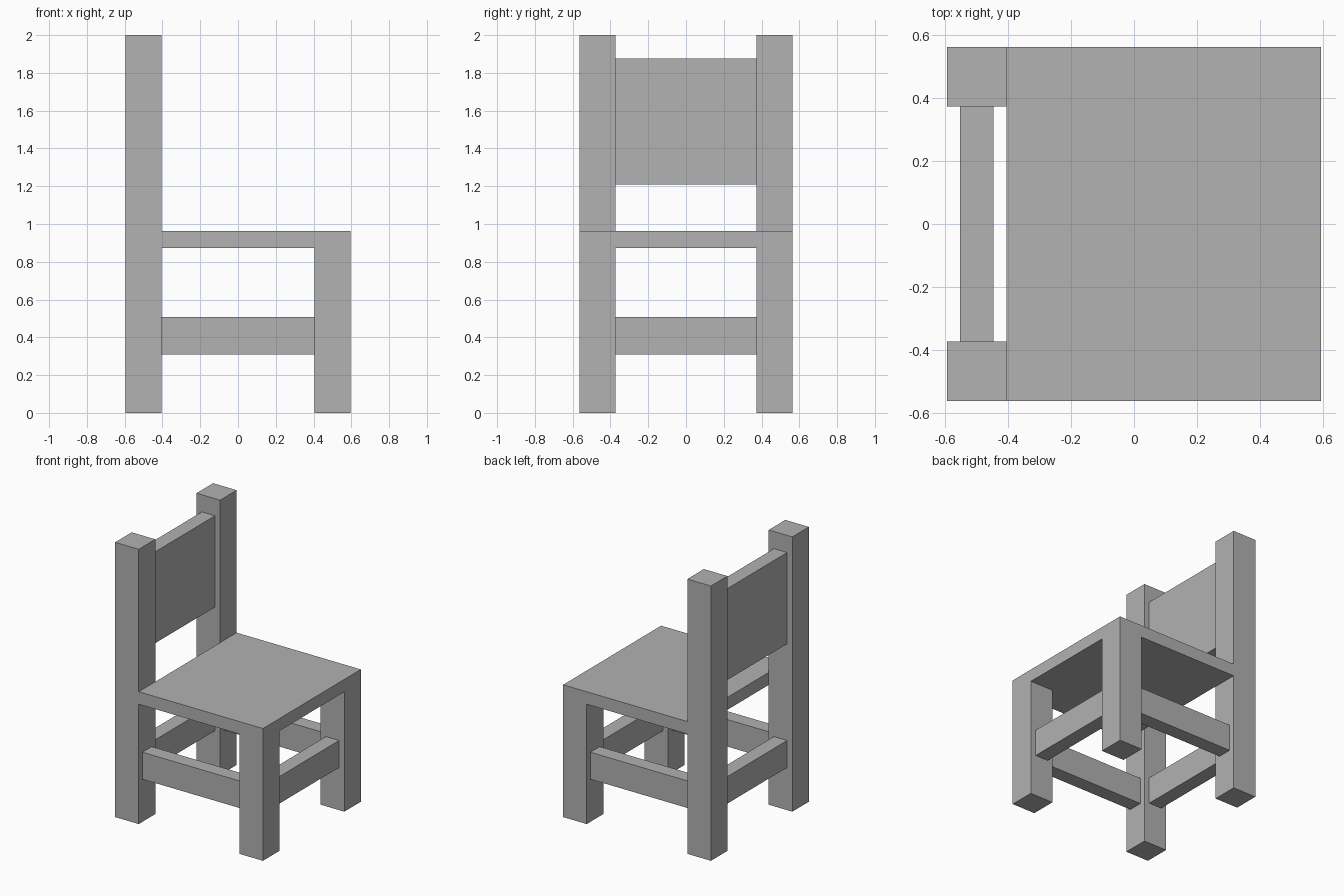
import bpy
import bmesh

cube = bpy.data.objects.get("Cube")
if cube:
    bpy.data.objects.remove(cube, do_unlink=True)

# Single grey material
grey = bpy.data.materials.new("plain grey")
grey.use_nodes = True
colour = (0.445, 0.445, 0.445, 1)
grey.diffuse_color = colour
grey.node_tree.nodes["Principled BSDF"].inputs["Base Color"].default_value = colour

# Shared dimensions
X, Y = 0.595, 0.563         # outer half extents
LEG = 0.19                  # square leg width
IN_X, IN_Y = X - LEG, Y - LEG
MID_X, MID_Y = X - LEG / 2, Y - LEG / 2
RAIL = 0.106                # rail and backrest thickness
SEAT_LOW, SEAT_TOP = 0.872, 0.963
RAIL_LOW, RAIL_TOP = 0.31, 0.507


def box(name, xs, ys, zs):
    """Box spanning the given (min, max) ranges."""
    bm = bmesh.new()
    bmesh.ops.create_cube(bm, size=1)
    for v in bm.verts:
        v.co = [r[int(c > 0)] for c, r in zip(v.co, (xs, ys, zs))]
    mesh = bpy.data.meshes.new(name)
    bm.to_mesh(mesh)
    bm.free()
    mesh.materials.append(grey)
    obj = bpy.data.objects.new(name, mesh)
    bpy.context.collection.objects.link(obj)
    return obj


def around(centre, width):
    return (centre - width / 2, centre + width / 2)


# Legs and side rails, one set on each side
for label, side in (("near", -1), ("far", 1)):
    y = side * MID_Y
    box(f"{label}_back_post", around(-MID_X, LEG), around(y, LEG), (0, 2))
    box(f"{label}_seat_leg", around(MID_X, LEG), around(y, LEG), (0, SEAT_LOW))
    box(f"{label}_side_rail", (-IN_X, IN_X), around(y, RAIL), (RAIL_LOW, RAIL_TOP))

# Cross rails between the legs
for label, x in (("back", -MID_X), ("seat", MID_X)):
    box(f"{label}_cross_rail", around(x, RAIL), (-IN_Y, IN_Y), (RAIL_LOW, RAIL_TOP))

# Seat and backrest
box("seat", (-IN_X, X), (-Y, Y), (SEAT_LOW, SEAT_TOP))
box("backrest", around(-MID_X, RAIL), (-IN_Y, IN_Y), (1.21, 1.875))
